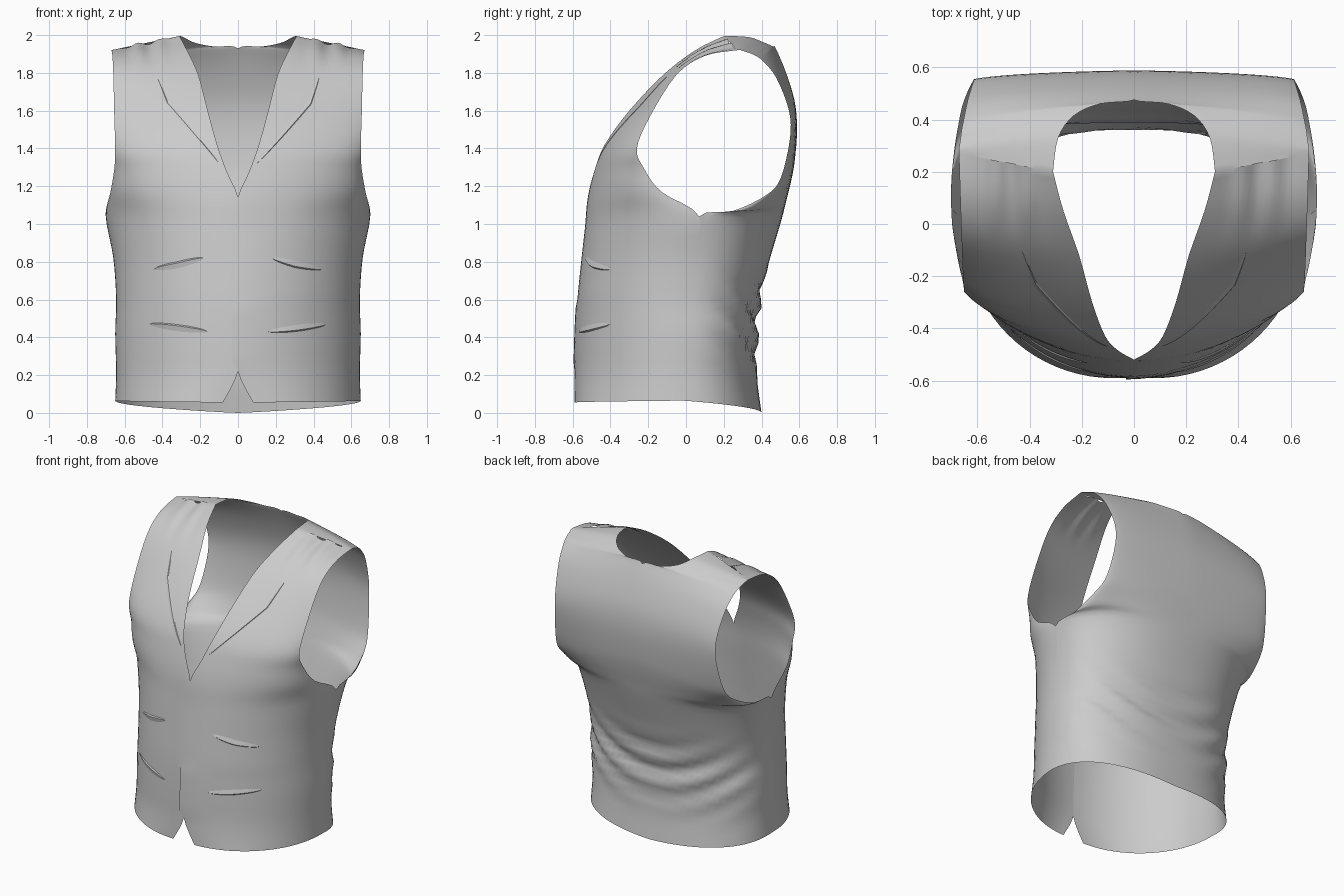
import bpy, bmesh, math
from mathutils import Vector
from mathutils.bvhtree import BVHTree

if "Cube" in bpy.data.objects:
    bpy.data.objects.remove(bpy.data.objects["Cube"])

cloth = bpy.data.materials.new("grey cloth")
cloth.diffuse_color = (0.6, 0.6, 0.6, 1)
cloth.use_nodes = True
cloth.node_tree.nodes["Principled BSDF"].inputs["Base Color"].default_value = cloth.diffuse_color

# Each row: inner edge xyz (centre line, then neckline),
# outer edge xyz (side seam, then armhole), roundness
FRONT = [
    (.08, -.59, .055, .65, -.02, .065, 1),
    (.00, -.59, .22, .645, -.02, .22, 1),
    (.00, -.585, .42, .65, .00, .42, 1),
    (.00, -.575, .60, .645, .00, .60, 1),
    (.00, -.555, .80, .66, .03, .82, 1),
    (.00, -.535, .98, .70, .07, 1.04, 1),
    (.00, -.52, 1.14, .675, -.13, 1.17, .9),
    (.06, -.485, 1.28, .655, -.22, 1.29, .75),
    (.11, -.43, 1.42, .65, -.26, 1.40, .6),
    (.16, -.30, 1.60, .655, -.19, 1.57, .4),
    (.21, -.12, 1.79, .66, -.05, 1.79, .2),
    (.27, .05, 1.92, .665, .10, 1.89, .1),
    (.31, .20, 1.995, .67, .27, 1.92, 0),
]
BACK = [
    (.00, .40, .00, .65, -.02, .065, 1),
    (.00, .375, .20, .645, -.02, .22, 1),
    (.00, .375, .42, .65, .00, .42, 1),
    (.00, .39, .60, .645, .00, .60, 1),
    (.00, .44, .80, .66, .03, .82, 1),
    (.00, .505, 1.02, .70, .07, 1.04, 1),
    (.00, .53, 1.12, .69, .25, 1.07, 1),
    (.00, .555, 1.22, .665, .42, 1.15, .9),
    (.00, .575, 1.33, .64, .50, 1.24, .7),
    (.00, .588, 1.50, .615, .55, 1.45, .6),
    (.00, .575, 1.65, .615, .545, 1.60, .6),
    (.00, .53, 1.80, .635, .48, 1.77, .5),
    (.00, .475, 1.93, .65, .41, 1.86, .4),
    (.13, .46, 1.94, .66, .36, 1.895, .3),
    (.23, .415, 1.96, .665, .32, 1.91, .2),
    (.29, .33, 1.99, .67, .29, 1.92, .1),
    (.31, .20, 1.995, .67, .27, 1.92, 0),
]
SUB, COLS = 4, 20


def smooth_rows(rows):
    """Catmull-Rom interpolation between the control rows."""
    out = []
    for i in range(len(rows) - 1):
        p0, p1, p2 = rows[max(i - 1, 0)], rows[i], rows[i + 1]
        p3 = rows[min(i + 2, len(rows) - 1)]
        for j in range(SUB):
            t = j / SUB
            row = [.5 * (2 * b + (c - a) * t + (2 * a - 5 * b + 4 * c - d) * t * t
                         + (3 * b - a - 3 * c + d) * t ** 3)
                   for a, b, c, d in zip(p0, p1, p2, p3)]
            row[0] = max(row[0], 0)
            out.append(row)
    return out + [list(rows[-1])]


def bump(v, lo, hi):
    """Soft window that is zero outside lo..hi."""
    return math.sin(math.pi * (v - lo) / (hi - lo)) ** 2 if lo < v < hi else 0


def add_panel(bm, rows, side, is_back):
    power = .85 if is_back else 1
    grid = []
    for xi, yi, zi, xo, yo, zo, k in smooth_rows(rows):
        # left panel laps over the right one below the waist
        lap = not is_back and side > 0 and .25 < zi < .58
        line = []
        for c in range(COLS + 1):
            t = c / COLS
            a = t * math.pi / 2
            u = (1 - k) * t + k * math.sin(a) ** power
            v = (1 - k) * (1 - t) + k * max(math.cos(a), 0) ** power
            x, y, z = xi + (xo - xi) * u, yo + (yi - yo) * v, zi + (zo - zi) * t
            if is_back:
                # sagging folds across the lower back
                h = z - .3 * (x / .65) ** 2
                y += .02 * math.sin(h * 36) * bump(z, .12, .85) * math.sin(math.pi * min(1, 1.3 * (1 - t)) / 2)
            else:
                # gathers beside the shoulder seam
                z += .012 * math.sin(x * 50) * bump(z, 1.8, 2.1) * bump(t, 0, 1)
            if lap:
                x -= .03 * (1 - t) ** 3
                y -= .006 * (1 - t) ** 3
            line.append(bm.verts.new((side * x, y, z)))
        grid.append(line)
    for lower, upper in zip(grid, grid[1:]):
        for c in range(COLS):
            quad = [lower[c], lower[c + 1], upper[c + 1], upper[c]]
            if (side > 0) == is_back:
                quad.reverse()
            bm.faces.new(quad)


def finish(bm, name, angle):
    mesh = bpy.data.meshes.new(name)
    bm.to_mesh(mesh)
    bm.free()
    obj = bpy.data.objects.new(name, mesh)
    bpy.context.collection.objects.link(obj)
    mesh.materials.append(cloth)
    bpy.ops.object.select_all(action='DESELECT')
    obj.select_set(True)
    bpy.context.view_layer.objects.active = obj
    bpy.ops.object.shade_smooth_by_angle(angle=math.radians(angle))
    return obj


# Vest shell: two front panels and two back panels sewn along the seams
bm = bmesh.new()
for side in (1, -1):
    add_panel(bm, FRONT, side, False)
    add_panel(bm, BACK, side, True)
bmesh.ops.remove_doubles(bm, verts=bm.verts, dist=.0015)
tree = BVHTree.FromBMesh(bm)
finish(bm, "vest_shell", 50)


def welt(name, points, width, height):
    """Raised strip that follows the front of the vest."""
    bm = bmesh.new()
    path = []
    for (x0, z0), (x1, z1) in zip(points, points[1:]):
        path += [(x0 + (x1 - x0) * i / 8, z0 + (z1 - z0) * i / 8) for i in range(8)]
    path.append(points[-1])
    d = (Vector(points[-1]) - Vector(points[0])).normalized()
    grid = []
    for i, (x, z) in enumerate(path):
        taper = math.sin(math.pi * i / (len(path) - 1)) ** .5 if 0 < i < len(path) - 1 else 0
        line = []
        for off, lift in ((-.5, .001), (-.3, height), (.5, .001)):
            px, pz = x - d.y * off * width * taper, z + d.x * off * width * taper
            hit = tree.ray_cast(Vector((px, -2, pz)), Vector((0, 1, 0)))
            if hit[0] is None:
                break
            line.append(bm.verts.new(hit[0] - Vector((0, lift * taper + .0005, 0))))
        if len(line) == 3:
            grid.append(line)
    for a, b in zip(grid, grid[1:]):
        for c in range(2):
            bm.faces.new((a[c], b[c], b[c + 1], a[c + 1]))
    bmesh.ops.recalc_face_normals(bm, faces=bm.faces)
    finish(bm, name, 30)


# Pocket welts and lapel folds on both sides
for side, label in ((1, "left"), (-1, "right")):
    for name, pts, w, h in (
            ("upper_pocket", [(.18, .82), (.31, .785), (.45, .76)], .035, .009),
            ("lower_pocket", [(.16, .43), (.32, .45), (.47, .47)], .035, .009),
            ("lapel_fold", [(.10, 1.32), (.25, 1.49), (.38, 1.64), (.43, 1.78)], .02, .005)):
        welt(f"{name}_{label}", [(side * x, z) for x, z in pts], w, h)
